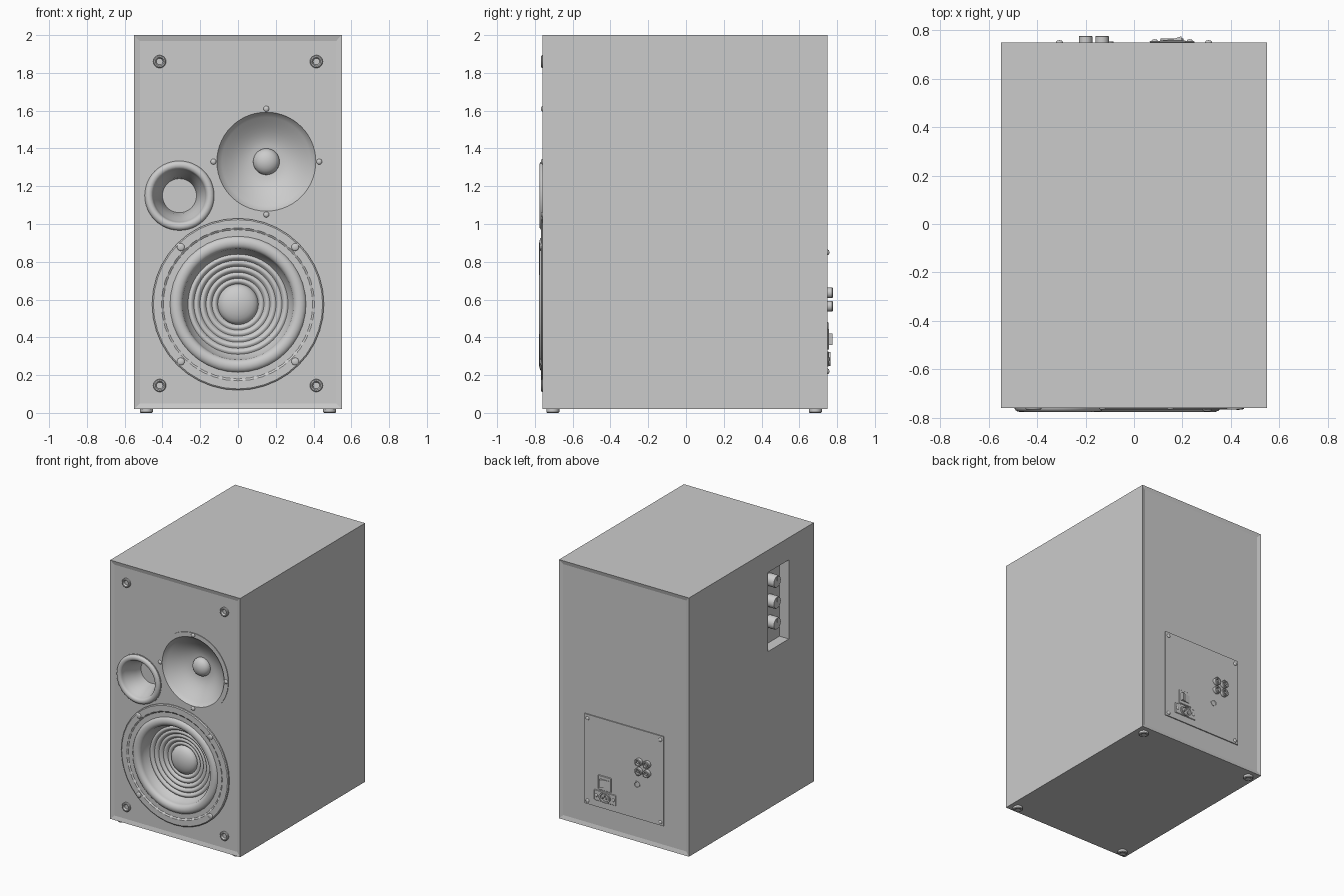
import bpy, bmesh, math

if "Cube" in bpy.data.objects:
    bpy.data.objects.remove(bpy.data.objects["Cube"])

FRONT, BACK, LEFT = (math.pi/2, 0, 0), (-math.pi/2, 0, 0), (0, -math.pi/2, 0)
DOWN = (math.pi, 0, 0)
YF, YB = -0.752, 0.742          # recessed front baffle and back panel


def add(name, bm, loc=(0, 0, 0), rot=(0, 0, 0), smooth=True):
    me = bpy.data.meshes.new(name)
    bm.to_mesh(me)
    bm.free()
    ob = bpy.data.objects.new(name, me)
    bpy.context.collection.objects.link(ob)
    ob.location, ob.rotation_euler = loc, rot
    if smooth:
        bpy.ops.object.select_all(action='DESELECT')
        ob.select_set(True)
        bpy.context.view_layer.objects.active = ob
        bpy.ops.object.shade_smooth_by_angle(angle=math.radians(35))
    return ob


def lathe(name, profile, loc, rot, seg=48):
    """Spin (radius, height) points, outer to inner, around local z."""
    bm = bmesh.new()
    rings = []
    for r, h in profile:
        if r == 0:
            rings.append([bm.verts.new((0, 0, h))] * seg)
        else:
            rings.append([bm.verts.new((r*math.cos(2*math.pi*i/seg), r*math.sin(2*math.pi*i/seg), h))
                          for i in range(seg)])
    for a, b in zip(rings, rings[1:]):
        for i in range(seg):
            j = (i + 1) % seg
            quad = [a[i], a[j], b[j], b[i]]
            bm.faces.new(list(dict.fromkeys(quad)))
    return add(name, bm, loc, rot)


def box(name, x0, x1, y0, y1, z0, z1, bevel=0):
    bm = bmesh.new()
    bmesh.ops.create_cube(bm, size=1)
    for v in bm.verts:
        v.co = ((x0 + x1)/2 + v.co.x*(x1 - x0), (y0 + y1)/2 + v.co.y*(y1 - y0),
                (z0 + z1)/2 + v.co.z*(z1 - z0))
    if bevel:
        bmesh.ops.bevel(bm, geom=bm.edges[:], offset=bevel, segments=1, affect='EDGES')
    return add(name, bm, smooth=False)


def dome(r, base, top, n=6):
    return [(r*math.cos(t*math.pi/2/n) if t < n else 0, base + (top - base)*math.sin(t*math.pi/2/n))
            for t in range(n + 1)]


def screw(name, x, z, y, rot, r=0.015, h=0.012):
    lathe(name, [(r, -0.004)] + dome(r, h*0.3, h, 4), (x, y, z), rot, 16)


def disc(r, h0, h1):
    return [(0, h0), (r, h0), (r, h1), (0, h1)]


# Cabinet with recessed front and back panels
bm = bmesh.new()
bmesh.ops.create_cube(bm, size=1)
for v in bm.verts:
    v.co = (v.co.x*1.1, -0.005 + v.co.y*1.51, 1.01 + v.co.z*1.98)
bm.normal_update()
ends = [f for f in bm.faces if abs(f.normal.y) > 0.9]
bmesh.ops.inset_individual(bm, faces=ends, thickness=0.03, depth=-0.008, use_even_offset=True)
cabinet = add("cabinet", bm, smooth=False)

# Driver, port and control pockets cut out of the cabinet
WOOFER, MID, PORT = (0, YF, 0.575), (0.15, YF, 1.33), (-0.31, YF, 1.15)
cutters = [lathe("pocket_cutter", disc(r, -d, 0.1), c, FRONT)
           for r, d, c in ((0.40, 0.16, WOOFER), (0.265, 0.14, MID), (0.15, 0.2, PORT))]
cutters.append(box("control_cutter", -0.65, -0.47, -0.458, -0.205, 1.225, 1.83))
for c in cutters:
    c.hide_render = True
    mod = cabinet.modifiers.new("cut", 'BOOLEAN')
    mod.operation, mod.solver, mod.object = 'DIFFERENCE', 'EXACT', c
    bpy.context.view_layer.objects.active = cabinet
    bpy.ops.object.modifier_apply(modifier=mod.name)
for c in cutters:
    bpy.data.objects.remove(c)

# Woofer: flange, rolled surround, ribbed cone
lathe("woofer_flange", [(0.455, -0.004), (0.455, 0.010), (0.448, 0.015), (0.405, 0.015), (0.395, 0.008),
                        (0.36, 0.008), (0.36, -0.03)], WOOFER, FRONT, 40)
roll = [(0.3275 + 0.035*math.cos(math.pi*t/10), -0.005 + 0.03*math.sin(math.pi*t/10)) for t in range(11)]
ribs = []
for i in range(41):
    t = i/40
    ribs.append((0.265 - 0.16*t, -0.065 - 0.045*t + 0.010*abs(math.sin(t*5*math.pi))))
lathe("woofer_cone", [(0.3625, -0.03)] + roll + [(0.288, -0.03)] + ribs, WOOFER, FRONT, 64)
lathe("woofer_dust_cap", [(0.108, -0.115)] + dome(0.108, -0.108, -0.055), WOOFER, FRONT)
for a in (45, 135, 225, 315):
    a = math.radians(a)
    screw("woofer_screw", WOOFER[0] + 0.428*math.cos(a), WOOFER[2] + 0.428*math.sin(a),
          YF - 0.013, FRONT, 0.02, 0.010)

# Upper driver: thin flange with shallow curved cone
cone = [(0.26 - 0.195*t/8, -0.105*math.sin(t/8*math.pi/2)) for t in range(9)]
lathe("upper_driver_cone", [(0.297, -0.002), (0.297, 0.005), (0.262, 0.005)] + cone, MID, FRONT, 56)
lathe("upper_driver_cap", [(0.07, -0.11)] + dome(0.07, -0.10, -0.05), MID, FRONT, 32)
for dx, dz in ((0.28, 0), (-0.28, 0), (0, 0.28), (0, -0.28)):
    screw("upper_driver_screw", MID[0] + dx, MID[2] + dz, YF - 0.004, FRONT, 0.015, 0.012)

# Bass port: rounded ring flowing into a tapered tube
ring = [(0.162 + 0.022*math.cos(math.pi*t/8), 0.004 + 0.020*math.sin(math.pi*t/8)) for t in range(9)]
lathe("bass_port", [(0.188, -0.002), (0.188, 0.004)] + ring +
      [(0.132, -0.015), (0.115, -0.05), (0.098, -0.10), (0.09, -0.15), (0, -0.15)], PORT, FRONT, 48)

for sx in (-1, 1):
    # Grille sockets in the baffle corners
    for z in (0.145, 1.86):
        lathe("grille_socket", [(0.034, -0.002), (0.034, 0.011), (0.029, 0.015), (0.023, 0.015),
                                (0.019, 0.008), (0.017, 0.001), (0, 0.001)],
              (sx*0.415, YF, z), FRONT, 24)
    # Feet
    for y in (-0.705, 0.685):
        lathe("foot", [(0.034, -0.002), (0.034, 0.016), (0.03, 0.02), (0.02, 0.02), (0.018, 0.014), (0, 0.014)],
              (sx*0.485, y, 0.02), DOWN, 24)
    # Back plate screws
    for z in (0.22, 0.85):
        screw("plate_screw", sx*0.308, z, 0.749, BACK, 0.014, 0.010)

# Side control knobs
for z in (1.39, 1.55, 1.71):
    lathe("control_knob", [(0.046, -0.002), (0.046, 0.066), (0.042, 0.072), (0, 0.072)],
          (-0.47, -0.33, z), LEFT, 28)
    box("knob_pointer", -0.546, -0.540, -0.333, -0.327, z + 0.008, z + 0.038)

# Amplifier plate on the back
box("back_plate", -0.335, 0.335, YB - 0.004, 0.75, 0.195, 0.88)

# Four line jacks and the small output jack
for x in (-0.20, -0.132):
    for z in (0.565, 0.635):
        lathe("line_jack", [(0.028, -0.002), (0.028, 0.024), (0.025, 0.027), (0.017, 0.027), (0.017, 0.008),
                            (0.009, 0.008), (0.009, 0.022), (0, 0.022)], (x, 0.75, z), BACK, 20)
lathe("output_jack", [(0.025, -0.002), (0.025, 0.003), (0.019, 0.004), (0.017, 0.001), (0, 0.001)],
      (-0.11, 0.75, 0.455), BACK, 24)

# Power switch: frame and tilted rocker
box("switch_frame", 0.105, 0.215, 0.748, 0.757, 0.335, 0.445, 0.003)
bm = bmesh.new()
face = bm.faces.new([bm.verts.new((x, y, 0.36)) for x, y in
                     ((0.12, 0.75), (0.12, 0.759), (0.16, 0.763), (0.195, 0.775), (0.20, 0.75))])
ext = bmesh.ops.extrude_face_region(bm, geom=[face])
for v in ext["geom"]:
    if isinstance(v, bmesh.types.BMVert):
        v.co.z = 0.42
bmesh.ops.recalc_face_normals(bm, faces=bm.faces[:])
add("switch_rocker", bm, smooth=False)

# Mains inlet: plate, socket collar, pins and screws
box("inlet_plate", 0.065, 0.25, 0.748, 0.756, 0.245, 0.325, 0.003)
collar = lathe("inlet_collar", [(0.038, -0.002), (0.038, 0.011), (0.029, 0.011), (0.027, 0.001), (0, 0.001)],
               (0.157, 0.755, 0.285), BACK, 24)
collar.scale.x = 1.25
for dx, dz in ((-0.015, -0.006), (0.015, -0.006), (0, 0.01)):
    box("inlet_pin", 0.154 + dx, 0.160 + dx, 0.752, 0.764, 0.279 + dz, 0.291 + dz)
for x in (0.085, 0.23):
    screw("inlet_screw", x, 0.285, 0.755, BACK, 0.012, 0.008)
